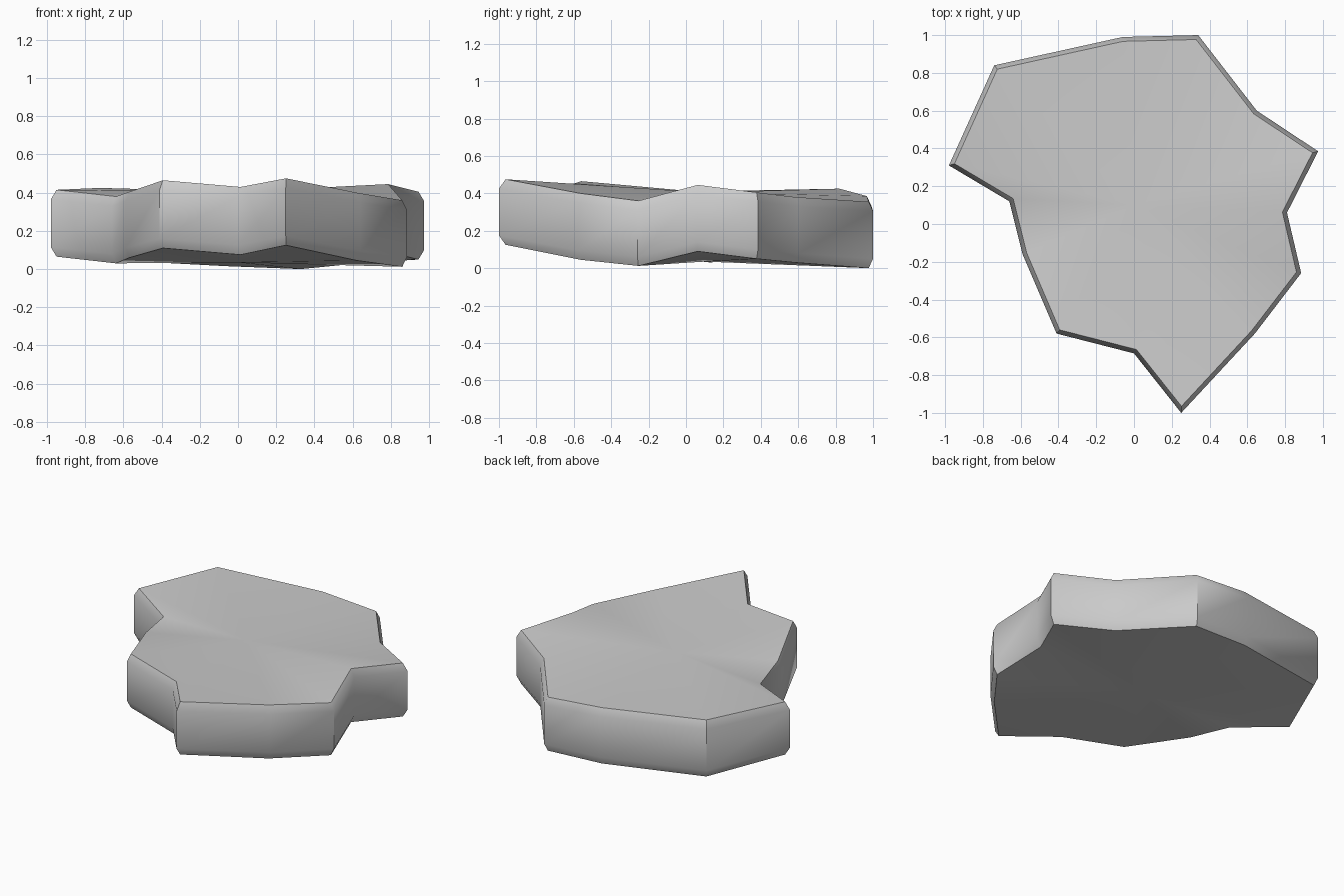
import bpy
import bmesh
import math
from mathutils import Vector

# Remove the default cube only
default_cube = bpy.data.objects.get("Cube")
if default_cube:
    bpy.data.objects.remove(default_cube, do_unlink=True)


def make_material(name, colour):
    material = bpy.data.materials.new(name)
    material.use_nodes = True
    material.diffuse_color = colour
    shader = material.node_tree.nodes["Principled BSDF"]
    shader.inputs["Base Color"].default_value = colour
    shader.inputs["Roughness"].default_value = 0.9
    return material


# Slab corners, counter-clockwise: x, y, lower rim height, upper rim height
CORNERS = [
    (.25, -1, .125, .475), (.64, -.58, .045, .40), (.885, -.26, .012, .36),
    (.81, .06, .09, .445), (.975, .385, .05, .405), (.65, .6, .03, .38),
    (.34, 1, 0, .355), (-.06, .99, .015, .385), (-.74, .84, .05, .425),
    (-.98, .31, .065, .415), (-.66, .12, .03, .38), (-.59, -.16, .06, .405),
    (-.41, -.58, .11, .465), (0, -.685, .075, .43),
]
BEVEL_WIDTH = .023
BEVEL_HEIGHT = .05


def inset_outline(outline, distance):
    """Move every edge of the outline inward and mitre the corners."""
    result = []
    for index, corner in enumerate(outline):
        before = (corner - outline[index - 1]).normalized()
        after = (outline[(index + 1) % len(outline)] - corner).normalized()
        normal_before = Vector((-before.y, before.x))
        normal_after = Vector((-after.y, after.x))
        mitre = (normal_before + normal_after).normalized()
        result.append(corner + mitre * distance / mitre.dot(normal_before))
    return result


def add_ring(bm, outline, heights):
    return [bm.verts.new((p.x, p.y, z)) for p, z in zip(outline, heights)]


def bridge(bm, lower, upper):
    for index in range(len(lower)):
        following = (index + 1) % len(lower)
        bm.faces.new((lower[index], lower[following],
                      upper[following], upper[index]))


def cap(bm, ring, centre, facing_up):
    """Close a ring with a gently warped fan."""
    hub = bm.verts.new(centre)
    for index in range(len(ring)):
        first, second = ring[index], ring[(index + 1) % len(ring)]
        bm.faces.new((first, second, hub) if facing_up
                     else (second, first, hub))


# Stone slab: lower bevel, wall and upper bevel, closed by two caps
outer = [Vector(corner[:2]) for corner in CORNERS]
inner = inset_outline(outer, BEVEL_WIDTH)
bottoms = [corner[2] for corner in CORNERS]
tops = [corner[3] for corner in CORNERS]

bm = bmesh.new()
rings = [
    add_ring(bm, inner, bottoms),
    add_ring(bm, outer, [z + BEVEL_HEIGHT for z in bottoms]),
    add_ring(bm, outer, [z - BEVEL_HEIGHT for z in tops]),
    add_ring(bm, inner, tops),
]
for lower, upper in zip(rings, rings[1:]):
    bridge(bm, lower, upper)
cap(bm, rings[0], (0, .1, .035), False)
cap(bm, rings[-1], (0, .1, .405), True)
bmesh.ops.recalc_face_normals(bm, faces=bm.faces[:])

mesh = bpy.data.meshes.new("stone_slab")
bm.to_mesh(mesh)
bm.free()
mesh.materials.append(make_material("stone grey", (.6, .6, .6, 1)))
slab = bpy.data.objects.new("stone_slab", mesh)
bpy.context.collection.objects.link(slab)

# Soft walls with crisp rims and strong corners
bpy.ops.object.select_all(action="DESELECT")
slab.select_set(True)
bpy.context.view_layer.objects.active = slab
bpy.ops.object.shade_smooth_by_angle(angle=math.radians(48))
